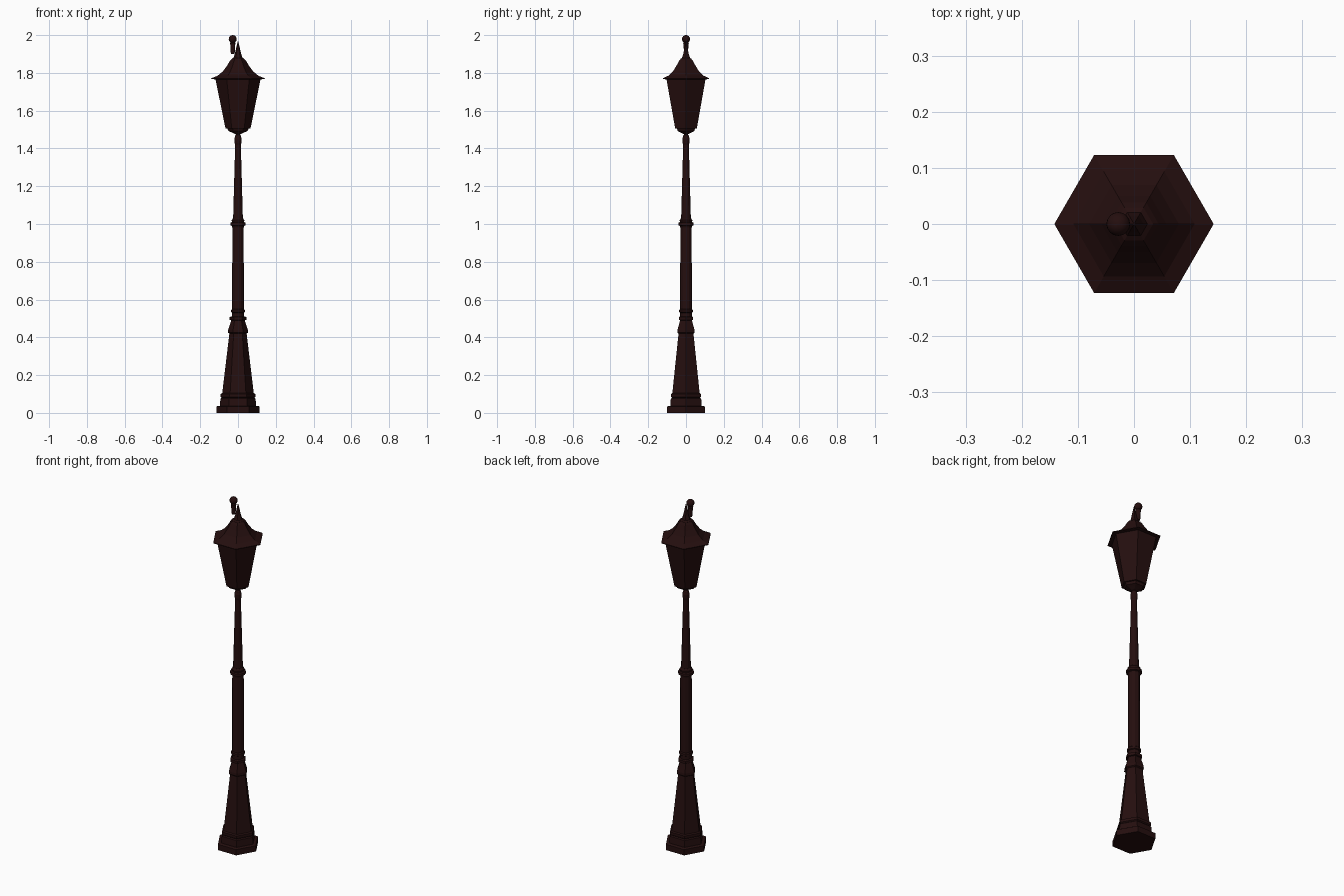
import bpy, bmesh, math

cube = bpy.data.objects.get("Cube")
if cube:
    bpy.data.objects.remove(cube)

iron = bpy.data.materials.new("dark_red_iron")
iron.use_nodes = True
COLOUR = (0.018, 0.0045, 0.0045, 1)
iron.diffuse_color = COLOUR
iron.node_tree.nodes["Principled BSDF"].inputs["Base Color"].default_value = COLOUR


def turned(name, profile, sides=6, x=0, inset=None, smooth=False):
    """Stack rings of (radius, height) and optionally recess tall side panels."""
    bm = bmesh.new()
    rings = []
    for r, z in profile:
        rings.append([bm.verts.new((x + r * math.cos(math.tau * i / sides),
                                    r * math.sin(math.tau * i / sides), z))
                      for i in range(sides)])
    for a, b in zip(rings, rings[1:]):
        for i in range(sides):
            j = (i + 1) % sides
            bm.faces.new((a[i], a[j], b[j], b[i]))
    bm.faces.new(rings[0][::-1])
    bm.faces.new(rings[-1])
    if inset:
        tall, width, depth = inset
        panels = [f for f in bm.faces
                  if max(v.co.z for v in f.verts) - min(v.co.z for v in f.verts) > tall]
        bmesh.ops.inset_individual(bm, faces=panels, thickness=width, depth=-depth)
    bmesh.ops.recalc_face_normals(bm, faces=bm.faces)
    mesh = bpy.data.meshes.new(name)
    bm.to_mesh(mesh)
    bm.free()
    obj = bpy.data.objects.new(name, mesh)
    bpy.context.collection.objects.link(obj)
    mesh.materials.append(iron)
    if smooth:
        for p in mesh.polygons:
            p.use_smooth = True
    return obj


# Stepped foot and tapering panelled pedestal
turned("foot", [(0.115, 0), (0.115, 0.033), (0.108, 0.037), (0.096, 0.037),
                (0.093, 0.075), (0.086, 0.08)])
turned("pedestal_moulding", [(0.086, 0.08), (0.092, 0.085), (0.092, 0.1), (0.083, 0.105)])
turned("pedestal", [(0.084, 0.1), (0.045, 0.425)], inset=(0.2, 0.009, 0.005))

# Flared collar above the pedestal
turned("pedestal_collar", [(0.046, 0.42), (0.053, 0.425), (0.052, 0.44), (0.042, 0.47),
                           (0.036, 0.49), (0.044, 0.492), (0.044, 0.507), (0.03, 0.512)])

# Fluted column in two stages, with rings
turned("lower_shaft", [(0.031, 0.5), (0.031, 0.53), (0.036, 0.533), (0.036, 0.545),
                       (0.031, 0.55), (0.03, 0.985)], 12, inset=(0.2, 0.003, 0.002))
turned("middle_ring", [(0.03, 0.98), (0.032, 0.99), (0.041, 0.993), (0.041, 1.007),
                       (0.032, 1.01), (0.034, 1.02), (0.027, 1.03)], 12)
turned("upper_shaft", [(0.026, 1.02), (0.015, 1.42)], 12, inset=(0.2, 0.002, 0.001))
turned("neck", [(0.014, 1.415), (0.018, 1.43), (0.019, 1.45), (0.015, 1.467),
                (0.011, 1.472), (0.012, 1.495)], 12)

# Lantern with recessed panes
turned("lantern_cup", [(0.012, 1.475), (0.036, 1.486), (0.05, 1.492), (0.056, 1.505),
                       (0.066, 1.508)])
turned("lantern_body", [(0.066, 1.505), (0.12, 1.77)], inset=(0.1, 0.008, 0.003))

# Sweeping roof with a cap and spire
turned("roof", [(0.12, 1.766), (0.142, 1.767), (0.142, 1.771), (0.108, 1.785),
                (0.08, 1.808), (0.058, 1.838), (0.044, 1.862), (0.034, 1.873)])
turned("roof_cap", [(0.034, 1.866), (0.034, 1.874), (0.024, 1.88), (0.017, 1.9),
                    (0.009, 1.935), (0.002, 1.965)])

# Ball finial standing to one side of the spire
FINIAL_X = -0.028
turned("finial_stem", [(0.009, 1.9), (0.011, 1.91), (0.013, 1.95), (0.015, 1.957),
                       (0.01, 1.968)], 12, FINIAL_X)
ball = [(0.021 * math.sin(math.pi * i / 10) + 0.0002,
         1.979 - 0.021 * math.cos(math.pi * i / 10)) for i in range(11)]
turned("finial_ball", ball, 16, FINIAL_X, smooth=True)
